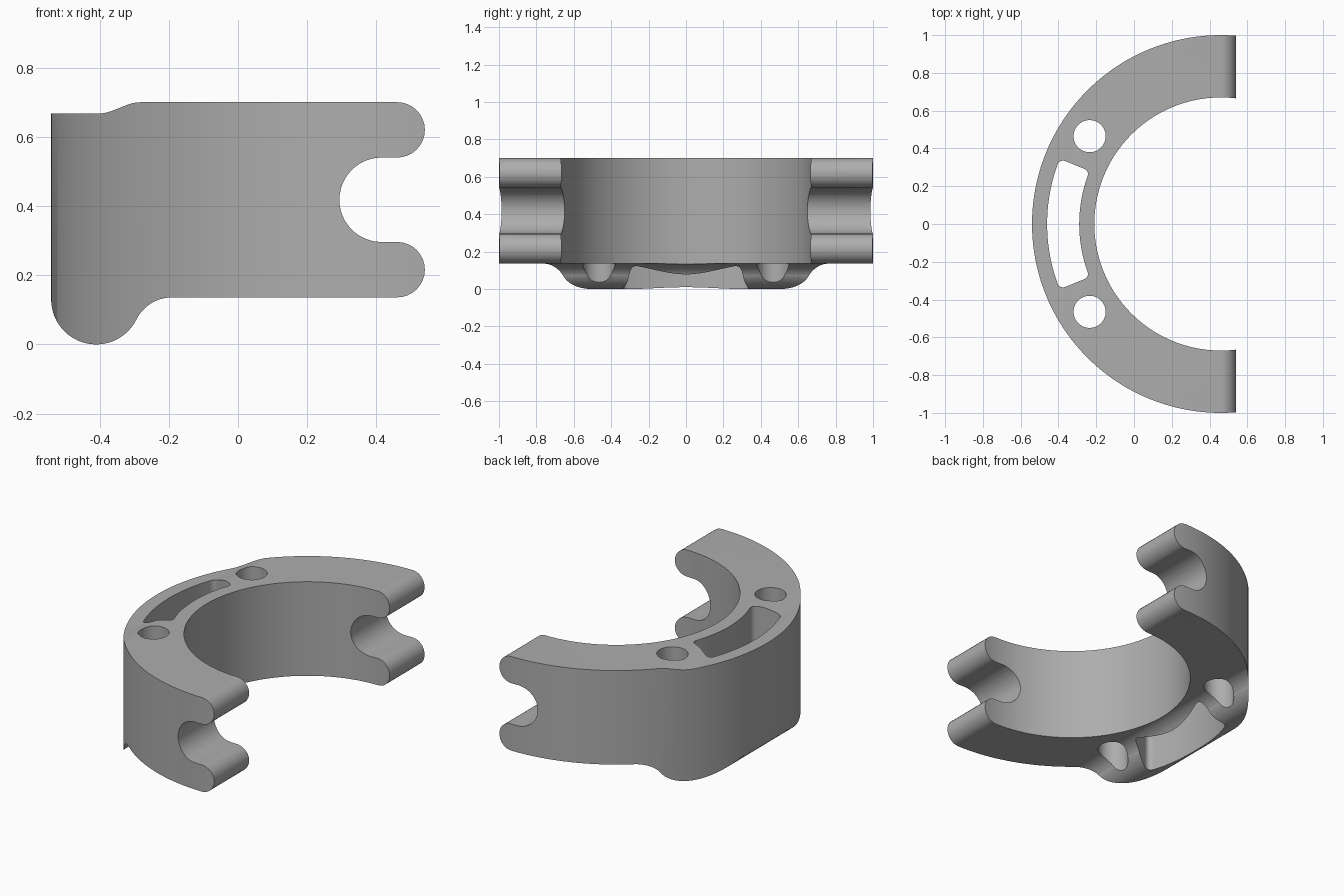
import bpy
import bmesh
from math import sin, cos, asin, pi, radians
from mathutils import Matrix

cube = bpy.data.objects.get("Cube")
if cube:
    bpy.data.objects.remove(cube, do_unlink=True)

CX = 0.46            # centre of the ring in x
OUTER, INNER = 1.0, 0.67

grey = bpy.data.materials.new("plain grey")
grey.use_nodes = True
colour = (0.42, 0.42, 0.42, 1)
grey.diffuse_color = colour
grey.node_tree.nodes["Principled BSDF"].inputs["Base Color"].default_value = colour


def arc(cx, cy, r, start, end, steps=16):
    """Points on an arc, angles in degrees."""
    angles = [radians(start + (end - start) * i / steps) for i in range(steps + 1)]
    return [(cx + r * cos(a), cy + r * sin(a)) for a in angles]


def prism(name, outline, low, high, sideways=False):
    """Extrude an outline along z, or along y when sideways."""
    bm = bmesh.new()
    face = bm.faces.new([bm.verts.new((u, v, low)) for u, v in outline])
    top = bmesh.ops.extrude_face_region(bm, geom=[face])
    verts = [g for g in top["geom"] if isinstance(g, bmesh.types.BMVert)]
    bmesh.ops.translate(bm, verts=verts, vec=(0, 0, high - low))
    if sideways:
        bmesh.ops.transform(bm, matrix=Matrix.Rotation(pi / 2, 4, "X"), verts=bm.verts)
    bmesh.ops.recalc_face_normals(bm, faces=bm.faces)
    mesh = bpy.data.meshes.new(name)
    bm.to_mesh(mesh)
    bm.free()
    mesh.materials.append(grey)
    obj = bpy.data.objects.new(name, mesh)
    bpy.context.collection.objects.link(obj)
    return obj


def combine(obj, tool, operation):
    """Apply a boolean and discard the tool."""
    tool.hide_render = True
    mod = obj.modifiers.new(operation, "BOOLEAN")
    mod.operation, mod.solver, mod.object = operation, "EXACT", tool
    bpy.context.view_layer.objects.active = obj
    bpy.ops.object.modifier_apply(modifier=mod.name)
    bpy.data.objects.remove(tool, do_unlink=True)


def circle(cx, cy, r, steps):
    return arc(cx, cy, r, 0, 360, steps)[:-1]


# Side profile: stepped top, two rounded fingers, lower bead with fillet
step = [(-0.405 + 0.125 * t / 12, 0.667 + 0.0165 * (1 - cos(pi * t / 12))) for t in range(13)]
profile = [(-0.6, 0.667)] + step
profile += arc(0.46, 0.62, 0.08, 90, -90)
profile += arc(0.415, 0.418, 0.122, 90, 270, 24)
profile += arc(0.46, 0.216, 0.08, 90, -90)
profile += arc(-0.19, 0.02, 0.116, 90, 153.4, 12)
profile += arc(-0.41, 0.13, 0.13, -26.6, -180, 28)
profile += [(-0.6, 0.13)]
clamp = prism("clamp_half", profile, -1.1, 1.1, sideways=True)

# Ring shape seen from above
combine(clamp, prism("outer_round", circle(CX, 0, OUTER, 192), -0.2, 1), "INTERSECT")
combine(clamp, prism("bore", circle(CX, 0, INNER, 160), -0.3, 1.1), "DIFFERENCE")

# Bolt holes
for side in (-1, 1):
    combine(clamp, prism("bolt_hole", circle(-0.235, side * 0.465, 0.085, 48), -0.3, 1.1), "DIFFERENCE")

# Curved slot with rounded corners
R = 0.03
HALF = 22
slot = []
for radius, side, first in ((0.92 - R, -1, -90), (0.92 - R, 1, 0),
                            (0.75 + R, 1, 90), (0.75 + R, -1, 180)):
    angle = 180 + side * (HALF - asin(R / radius) * 180 / pi)
    a = radians(angle)
    if side == 1 and radius > 0.8:
        slot += arc(CX, 0, 0.92, 360 - angle, angle, 24)[1:-1]
    if side == -1 and radius < 0.8:
        slot += arc(CX, 0, 0.75, 360 - angle, angle, 24)[1:-1]
    slot += arc(CX + radius * cos(a), radius * sin(a), R, angle + first, angle + first + 90, 8)
combine(clamp, prism("slot", slot, -0.3, 1.1), "DIFFERENCE")

# Smooth curved walls, crisp rims
bpy.ops.object.select_all(action="DESELECT")
clamp.select_set(True)
bpy.context.view_layer.objects.active = clamp
bpy.ops.object.shade_smooth_by_angle(angle=radians(30))
